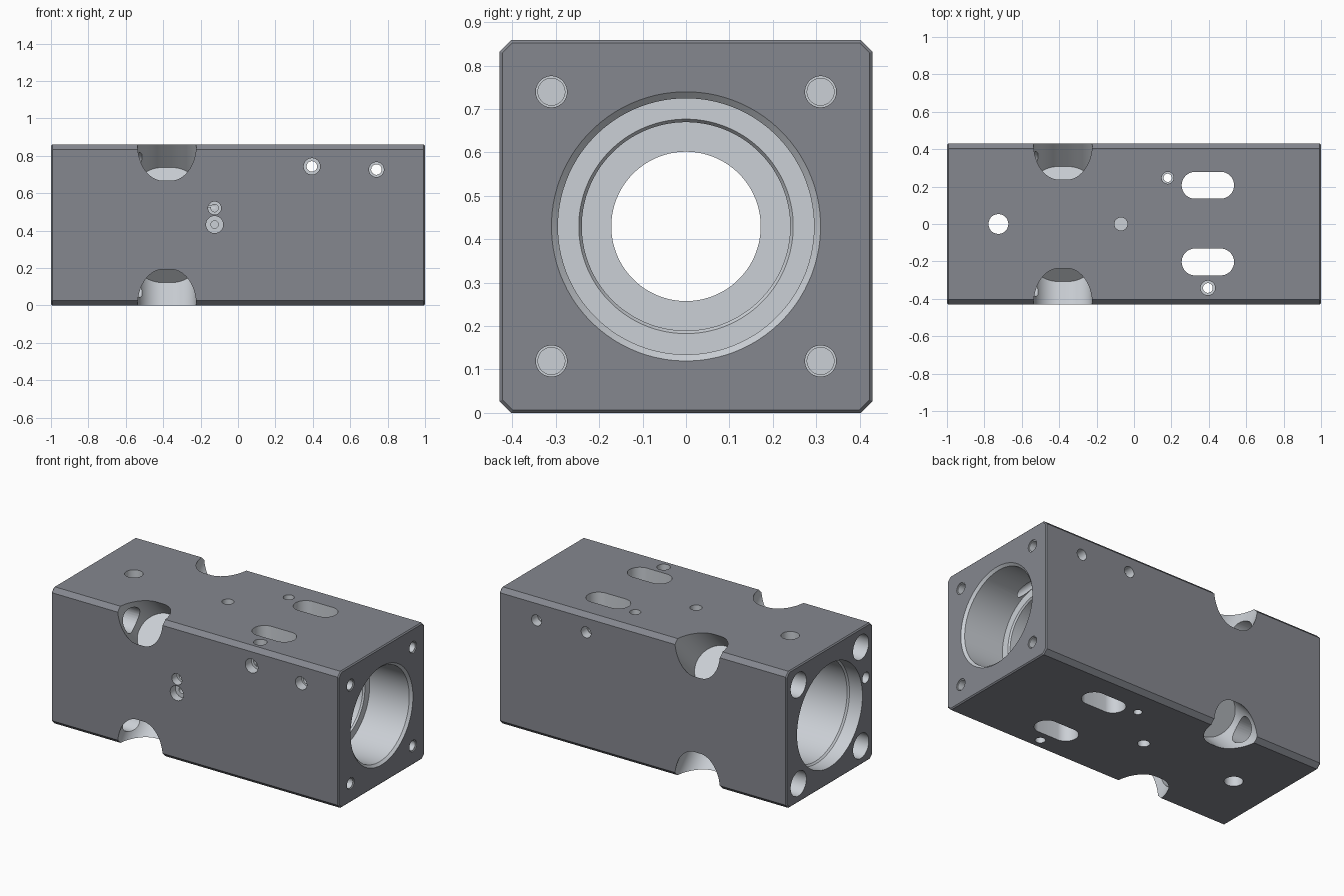
import bpy, bmesh, math
from mathutils import Vector

if "Cube" in bpy.data.objects:
    bpy.data.objects.remove(bpy.data.objects["Cube"])

MID = 0.4295          # height of the bore axis, also half the block width


def material(name, rgb):
    m = bpy.data.materials.new(name)
    m.diffuse_color = (*rgb, 1)
    m.use_nodes = True
    m.node_tree.nodes["Principled BSDF"].inputs["Base Color"].default_value = m.diffuse_color
    return m


DARK = material("coated_surface", (.235, .245, .275))
LIGHT = material("machined_surface", (.60, .63, .67))


def add_object(name, bm, slot):
    bmesh.ops.recalc_face_normals(bm, faces=bm.faces)
    for f in bm.faces:
        f.material_index = slot
    mesh = bpy.data.meshes.new(name)
    mesh.materials.append(DARK)
    mesh.materials.append(LIGHT)
    bm.to_mesh(mesh)
    bm.free()
    ob = bpy.data.objects.new(name, mesh)
    bpy.context.collection.objects.link(ob)
    return ob


# Block: long edges chamfered, then a fine break on the end edges
bm = bmesh.new()
bmesh.ops.create_cube(bm, size=1)
for v in bm.verts:
    v.co = Vector((v.co.x * 2, v.co.y * 2 * MID, v.co.z * 2 * MID + MID))
long_edges = [e for e in bm.edges if abs(e.verts[0].co.x - e.verts[1].co.x) > 1]
bmesh.ops.bevel(bm, geom=long_edges, offset=0.027, offset_type='OFFSET', segments=1, affect='EDGES')
bm.normal_update()
end_edges = [e for e in bm.edges if abs(e.verts[0].co.x - e.verts[1].co.x) < 0.01
             and any(abs(f.normal.x) > 0.9 for f in e.link_faces)]
bmesh.ops.bevel(bm, geom=end_edges, offset=0.007, offset_type='OFFSET', segments=1, affect='EDGES')
block = add_object("valve_block", bm, 0)


def cut(start, direction, profile, stretch=0.0, sides=32):
    """Cut a stepped hole; profile is (depth, radius) pairs, stretch makes it a slot."""
    d = Vector(direction).normalized()
    u = Vector((0, 1, 0)) if abs(d.x) > 0.9 else Vector((1, 0, 0))
    w = d.cross(u)
    bm = bmesh.new()
    rings = []
    for depth, r in profile:
        ring = []
        for i in range(sides):
            a = 2 * math.pi * (i + 0.5) / sides
            c = math.cos(a)
            p = Vector(start) + d * depth + u * (r * c + math.copysign(stretch, c)) + w * r * math.sin(a)
            ring.append(bm.verts.new(p))
        rings.append(ring)
    for a, b in zip(rings, rings[1:]):
        for i in range(sides):
            j = (i + 1) % sides
            bm.faces.new((a[i], a[j], b[j], b[i]))
    bm.faces.new(rings[0])
    bm.faces.new(rings[-1])
    cutter = add_object("cutter", bm, 1)
    cutter.hide_render = True
    mod = block.modifiers.new("cut", 'BOOLEAN')
    mod.operation, mod.solver, mod.object = 'DIFFERENCE', 'EXACT', cutter
    bpy.context.view_layer.objects.active = block
    bpy.ops.object.modifier_apply(modifier=mod.name)
    bpy.data.objects.remove(cutter, do_unlink=True)


# Stepped main bore, from the right end to the left end
cut((1, 0, MID), (-1, 0, 0),
    [(-.01, .32), (.015, .295), (.29, .295), (.29, .247), (.3, .24), (1.0, .24), (1.0, .172),
     (1.55, .172), (1.55, .315), (1.9, .315), (1.91, .325), (2.01, .325)], sides=96)

# Diagonal bolt pockets, left bolt passages and right tapped holes at the four corners
for sy in (-1, 1):
    for sz in (-1, 1):
        cut((-.38, sy * MID, MID + sz * MID), (0, -sy, -sz), [(-.3, .136), (.308, .136)], .021, 64)
        cut((-1, sy * .31, MID + sz * .31), (1, 0, 0), [(-.01, .078), (.6, .078)])
        cut((1, sy * .31, MID + sz * .31), (-1, 0, 0),
            [(-.01, .036), (.006, .036), (.006, .031), (.2, .031)])

# Long slots through top and bottom
for y in (.207, -.203):
    cut((.395, y, 2 * MID), (0, 0, -1), [(-.01, .072), (.9, .072)], .068, 48)

# Holes drilled straight down from the top
cut((-.725, 0, 2 * MID), (0, 0, -1), [(-.01, .053), (.9, .053)])
for x, y, r, inner in ((.18, .247, .032, .022), (.395, -.342, .039, .026)):
    cut((x, y, 2 * MID), (0, 0, -1),
        [(-.01, r), (.06, r), (.06, inner), (.8, inner), (.8, inner + .003), (.9, inner + .003)])
for z, d in ((2 * MID, -1), (0, 1)):
    cut((-.07, 0, z), (0, 0, d), [(-.01, .035), (.1, .035)])

# Cross holes from the front face to the back
for x, z, r in ((.395, .743, .044), (.74, .726, .04)):
    cut((x, -MID, z), (0, 1, 0), [(-.01, r), (.06, r), (.06, .028), (.8, .028), (.8, .034), (.9, .034)])

# Small blind ports on the front and the passage feeding them from the left end
for z, r in ((.52, .035), (.432, .046)):
    cut((-.125, -MID, z), (0, 1, 0), [(-.01, r), (.05, r), (.05, .02), (.09, .02)])
cut((-1, -.358, .53), (1, 0, 0), [(-.01, .034), (.06, .034), (.06, .022), (.88, .022)])

# Smooth round walls, crisp machined edges
bpy.ops.object.select_all(action='DESELECT')
block.select_set(True)
bpy.context.view_layer.objects.active = block
bpy.ops.object.shade_smooth_by_angle(angle=math.radians(25))
